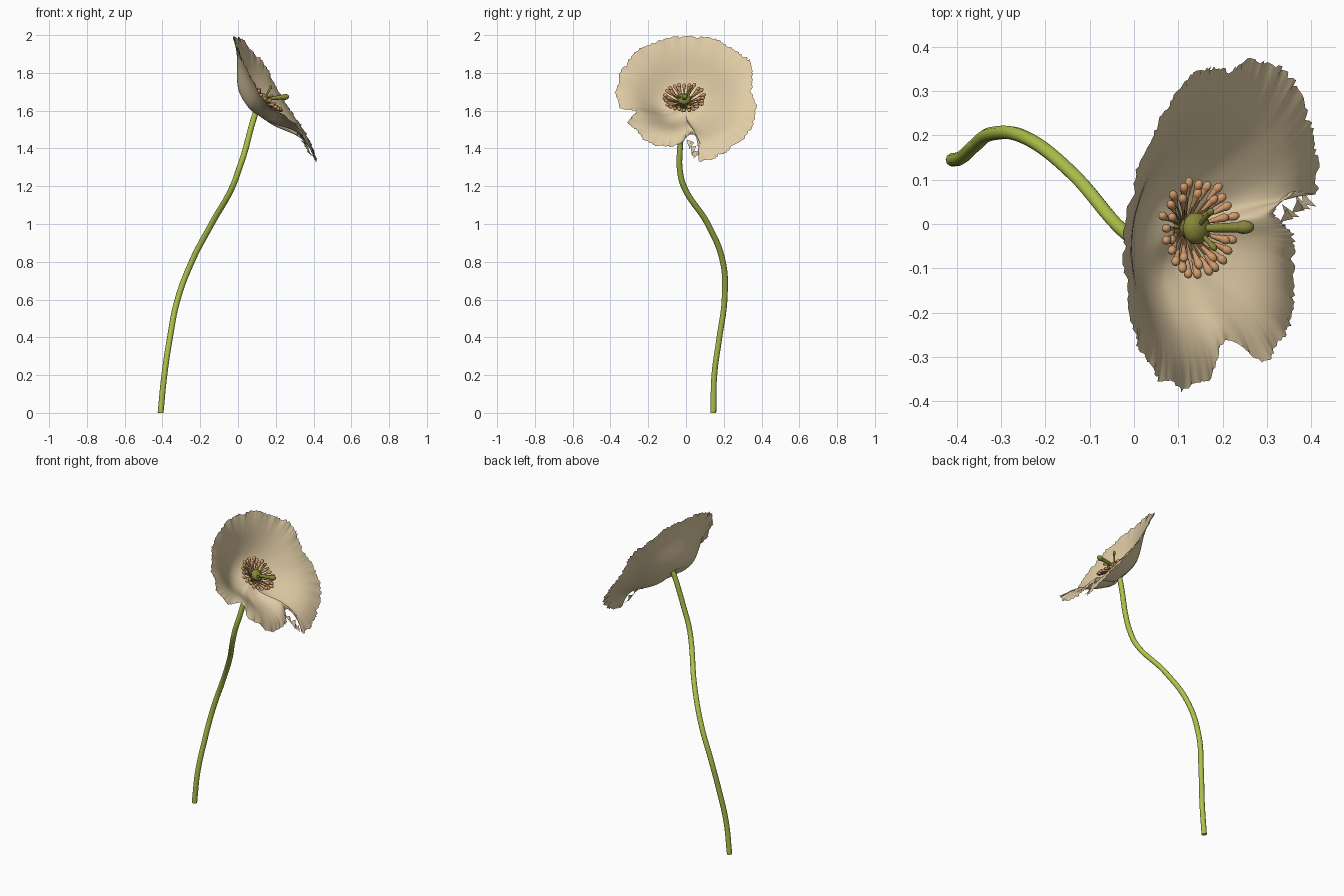
import bpy, bmesh, math, random
from mathutils import Vector, Matrix

random.seed(4)
cube = bpy.data.objects.get("Cube")
if cube:
    bpy.data.objects.remove(cube, do_unlink=True)


def material(name, rgb):
    m = bpy.data.materials.new(name)
    m.use_nodes = True
    m.diffuse_color = (*rgb, 1)
    bsdf = m.node_tree.nodes["Principled BSDF"]
    bsdf.inputs["Base Color"].default_value = (*rgb, 1)
    bsdf.inputs["Roughness"].default_value = 0.8
    return m


CREAM = material("petal cream", (0.74, 0.60, 0.375))
GREEN = material("stem green", (0.43, 0.55, 0.07))
OLIVE = material("pistil olive", (0.25, 0.24, 0.04))
ORANGE = material("anther orange", (0.65, 0.33, 0.15))
BROWN = material("filament brown", (0.42, 0.22, 0.09))


def finish(bm, name, mat, angle=60):
    me = bpy.data.meshes.new(name)
    bm.to_mesh(me)
    bm.free()
    ob = bpy.data.objects.new(name, me)
    bpy.context.collection.objects.link(ob)
    me.materials.append(mat)
    for o in bpy.context.selected_objects:
        o.select_set(False)
    ob.select_set(True)
    bpy.context.view_layer.objects.active = ob
    bpy.ops.object.shade_smooth_by_angle(angle=math.radians(angle))
    return ob


def aligned(pos, direction):
    return Matrix.Translation(pos) @ direction.to_track_quat("Z", "Y").to_matrix().to_4x4()


def add_rod(bm, a, b, r1, r2, sides=8):
    bmesh.ops.create_cone(bm, cap_ends=True, segments=sides, radius1=r1, radius2=r2,
                          depth=(b - a).length, matrix=aligned((a + b) / 2, b - a))


def add_bead(bm, pos, direction, width, length):
    bmesh.ops.create_uvsphere(bm, u_segments=10, v_segments=7, radius=1,
                              matrix=aligned(pos, direction) @ Matrix.Diagonal((width, width, length, 1)))


def spline(pts, u):
    """Point on a closed Catmull-Rom loop, u from 0 to 1."""
    n = len(pts)
    i = int(u * n)
    f = u * n - i
    a, b, c, d = (pts[(i + k) % n] for k in (-1, 0, 1, 2))
    return 0.5 * (2 * b + (c - a) * f + (2 * a - 5 * b + 4 * c - d) * f * f
                  + (3 * b - a - 3 * c + d) * f ** 3)


# Stem: a bevelled curve through a few points
path = [(-.41, .145, 0), (-.39, .15, .2), (-.36, .177, .4), (-.32, .204, .6), (-.245, .195, .8),
        (-.14, .115, 1), (-.028, -.012, 1.2), (.005, -.033, 1.29), (.035, -.033, 1.38),
        (.075, -.02, 1.53), (.11, -.01, 1.64)]
cu = bpy.data.curves.new("stem", "CURVE")
cu.dimensions = "3D"
cu.bevel_depth = 0.0155
cu.bevel_resolution = 3
cu.use_fill_caps = True
sp = cu.splines.new("BEZIER")
sp.bezier_points.add(len(path) - 1)
for bp, co in zip(sp.bezier_points, path):
    bp.co = co
    bp.handle_left_type = bp.handle_right_type = "AUTO"
stem = bpy.data.objects.new("stem", cu)
bpy.context.collection.objects.link(stem)
cu.materials.append(GREEN)
bpy.context.view_layer.objects.active = stem
stem.select_set(True)
bpy.ops.object.convert(target="MESH")
bpy.ops.object.shade_smooth_by_angle(angle=math.radians(60))

# Petals: a cupped sheet that flares towards a ragged rim with notches
rim = [Vector(p) for p in (
    (-.02, 0, 1.995), (.01, .12, 1.985), (.05, .22, 1.95), (.10, .305, 1.89), (.16, .355, 1.82),
    (.21, .35, 1.71), (.28, .373, 1.60), (.345, .338, 1.5), (.393, .25, 1.41), (.413, .16, 1.355),
    (.412, .07, 1.332), (.365, .075, 1.43), (.315, .03, 1.475), (.335, 0, 1.455), (.365, -.03, 1.42),
    (.36, -.1, 1.41), (.36, -.2, 1.43), (.33, -.27, 1.5), (.29, -.31, 1.54), (.21, -.26, 1.598),
    (.17, -.35, 1.615), (.115, -.372, 1.69), (.062, -.352, 1.79), (.022, -.3, 1.875),
    (-.005, -.22, 1.94), (-.022, -.1, 1.985))]
heart = Vector((.10, -.01, 1.615))
facing = Vector((.84, 0, .54))
AROUND, ACROSS, BLUR = 312, 20, 18
edges = [spline(rim, i / AROUND) for i in range(AROUND)]
bm = bmesh.new()
centre = bm.verts.new(heart)
rows = []
for i, edge in enumerate(edges):
    # the inner cup follows a softened rim, so notches stay near the edge
    soft = sum((edges[(i + k) % AROUND] for k in range(-BLUR, BLUR + 1)), Vector()) / (2 * BLUR + 1)
    ang = math.atan2(edge.y - heart.y, edge.z - heart.z)
    cup = 0.025 + 0.03 * math.cos(ang) - 0.008 * math.sin(ang)
    flare = 0.023 - 0.003 * math.cos(ang)
    frill = random.uniform(-.02, .01) + 0.012 * math.sin(ang * 17 + 2 * math.sin(ang * 5))
    wave = 0.003 * math.sin(ang * 29 + 2 * math.sin(ang * 7)) + random.uniform(-.003, .003)
    row = []
    for j in range(1, ACROSS + 1):
        t = j / ACROSS
        p = heart + (soft - heart) * t + (edge - soft) * t ** 4
        p += (edge - heart) * frill * t ** 14
        p += facing * (wave * t ** 12 - cup * math.sin(math.pi * t) - flare * math.sin(math.tau * t))
        row.append(bm.verts.new(p))
    rows.append(row)
for a, b in zip(rows, rows[1:] + rows[:1]):
    bm.faces.new((centre, b[0], a[0]))
    for j in range(ACROSS - 1):
        bm.faces.new((a[j], b[j], b[j + 1], a[j + 1]))
finish(bm, "petals", CREAM, 70)

# Torn flakes hanging in the notch
bm = bmesh.new()
for k in range(5):
    base = Vector((.33 + .013 * k, .005 + .01 * k, 1.445 - .018 * k))
    tip = base + Vector((.03, random.uniform(-.02, .01), random.uniform(-.05, -.02)))
    corner = base + Vector((random.uniform(-.01, .015), .03, random.uniform(-.01, .01)))
    bm.faces.new([bm.verts.new(p) for p in (base, tip, corner)])
finish(bm, "torn_flakes", CREAM)

# Stamens: two rings of filaments tipped with club-shaped anthers
axis = Vector((.68, 0, .73))
across = Vector((.73, 0, -.68))
side = Vector((0, 1, 0))
root = Vector((.118, -.01, 1.637))
filaments, anthers = bmesh.new(), bmesh.new()
for count, radius, lift, offset in ((24, .102, .042, 0), (10, .08, .04, .5)):
    for k in range(count):
        a = math.tau * (k + offset) / count
        out = across * math.cos(a) + side * math.sin(a)
        tip = root + out * radius * random.uniform(.95, 1.05) + axis * (lift + random.uniform(-.008, .008))
        start = root + out * .015
        along = (tip - start).normalized()
        add_rod(filaments, start, tip, .0025, .003, 5)
        add_rod(anthers, tip - along * .034, tip, .004, .009)
        add_bead(anthers, tip, along, .0102, .013)
finish(filaments, "filaments", BROWN)
finish(anthers, "anthers", ORANGE)

# Pistil: a swollen ovary with one long arm and two short ones
bm = bmesh.new()
crown = root + axis * .034
add_rod(bm, root - axis * .02, crown, .02, .03, 14)
add_bead(bm, crown, axis, .038, .024)
arms = (((.26, -.007, 1.674), .0145), ((.175, .03, 1.728), .0075), ((.182, -.055, 1.68), .0075))
for tip, r in arms:
    tip = Vector(tip)
    add_rod(bm, crown, tip, r * .6, r * .9, 10)
    add_bead(bm, tip - (tip - crown).normalized() * r * .8, tip - crown, r * 1.1, r * 1.6)
finish(bm, "pistil", OLIVE)
